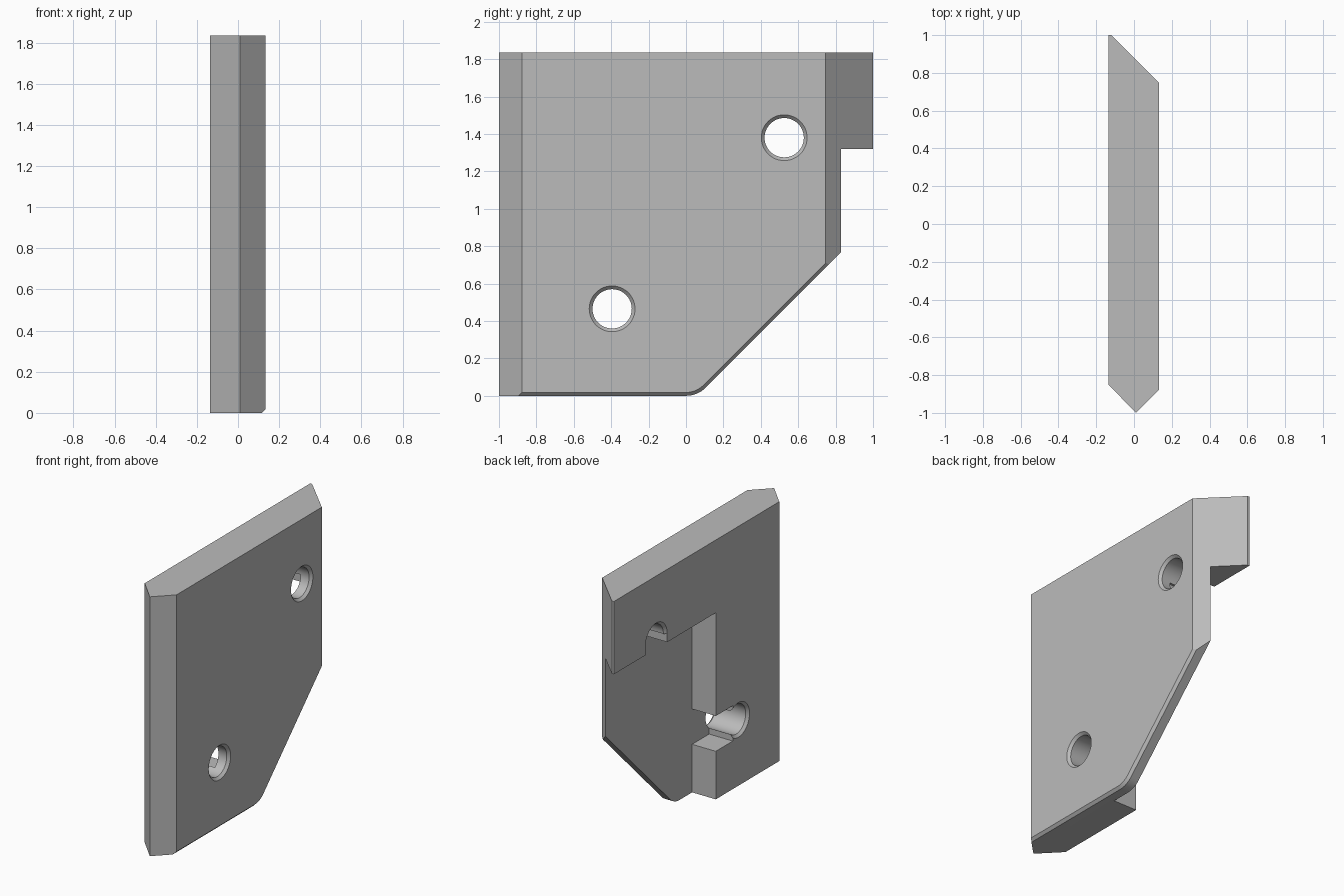
import bpy
import bmesh
import math

cube = bpy.data.objects.get("Cube")
if cube:
    bpy.data.objects.remove(cube, do_unlink=True)

TOP = 1.835
FLOOR_X = 0.05          # depth of the stepped pocket
HOLES = {"lower": (-0.395, 0.465), "upper": (0.525, 1.38)}

grey = bpy.data.materials.new("plain grey")
grey.use_nodes = True
colour = (0.5, 0.5, 0.5, 1)
grey.diffuse_color = colour
grey.node_tree.nodes["Principled BSDF"].inputs["Base Color"].default_value = colour


def loft(name, rings):
    """Closed solid through rings of equal point count."""
    bm = bmesh.new()
    loops = [[bm.verts.new(p) for p in ring] for ring in rings]
    for a, b in zip(loops, loops[1:]):
        for i in range(len(a)):
            j = (i + 1) % len(a)
            bm.faces.new((a[i], a[j], b[j], b[i]))
    bm.faces.new(loops[0])
    bm.faces.new(loops[-1])
    bmesh.ops.recalc_face_normals(bm, faces=bm.faces[:])
    mesh = bpy.data.meshes.new(name)
    bm.to_mesh(mesh)
    bm.free()
    mesh.materials.append(grey)
    obj = bpy.data.objects.new(name, mesh)
    bpy.context.collection.objects.link(obj)
    return obj


def box(name, x, y, z):
    corners = [(x[0], y[0]), (x[1], y[0]), (x[1], y[1]), (x[0], y[1])]
    return loft(name, [[(px, py, h) for px, py in corners] for h in z])


def combine(target, tool, operation):
    bpy.context.view_layer.objects.active = target
    mod = target.modifiers.new("cut", "BOOLEAN")
    mod.operation = operation
    mod.solver = "EXACT"
    mod.object = tool
    bpy.ops.object.modifier_apply(modifier=mod.name)
    bpy.data.objects.remove(tool, do_unlink=True)


# Plate: pointed front edge, slanted back edge
plan = [(0.01, -1), (0.133, -0.877), (0.133, 0.747), (-0.12, 1),
        (-0.135, 1), (-0.135, -0.85)]
plate = loft("bracket_plate", [[(x, y, h) for x, y in plan] for h in (0, TOP)])


# Side outline: flat bottom, rounded corner, diagonal, bevelled on the left face
def outline(x, radius):
    pts = [(-1.2, 0.15 - radius)]
    for i in range(9):
        t = math.radians(45 * i / 8)
        pts.append((radius * math.sin(t), 0.15 - radius * math.cos(t)))
    y, z = pts[-1]
    pts += [(1.3, z + 1.3 - y), (1.3, 2.5), (-1.2, 2.5)]
    return [(x, py, pz) for py, pz in pts]


side = loft("side_outline", [outline(-0.3, 0.15), outline(0.115, 0.15),
                             outline(0.135, 0.13)])
combine(plate, side, "INTERSECT")

# Stepped pocket on the right face
combine(plate, box("pocket", (-0.3, FLOOR_X), (-0.14, 1.3), (-0.5, 1.32)), "DIFFERENCE")

# Reliefs joining each hole to the pocket
y, z = HOLES["lower"]
combine(plate, box("lower_relief", (-0.3, FLOOR_X), (y + 0.065, 0),
                   (z - 0.125, z + 0.125)), "DIFFERENCE")
y, z = HOLES["upper"]
combine(plate, box("upper_relief", (-0.3, FLOOR_X), (y - 0.122, y + 0.122),
                   (1.2, z)), "DIFFERENCE")

# Through holes with bevelled rims
for label, (y, z) in HOLES.items():
    rings = []
    for x, r in ((-0.155, 0.142), (-0.117, 0.105), (0.115, 0.105), (0.153, 0.142)):
        rings.append([(x, y + r * math.cos(a), z + r * math.sin(a))
                      for a in (math.tau * i / 48 for i in range(48))])
    combine(plate, loft(label + "_hole", rings), "DIFFERENCE")

bpy.ops.object.select_all(action="DESELECT")
plate.select_set(True)
bpy.context.view_layer.objects.active = plate
bpy.ops.object.shade_smooth_by_angle(angle=math.radians(25))
